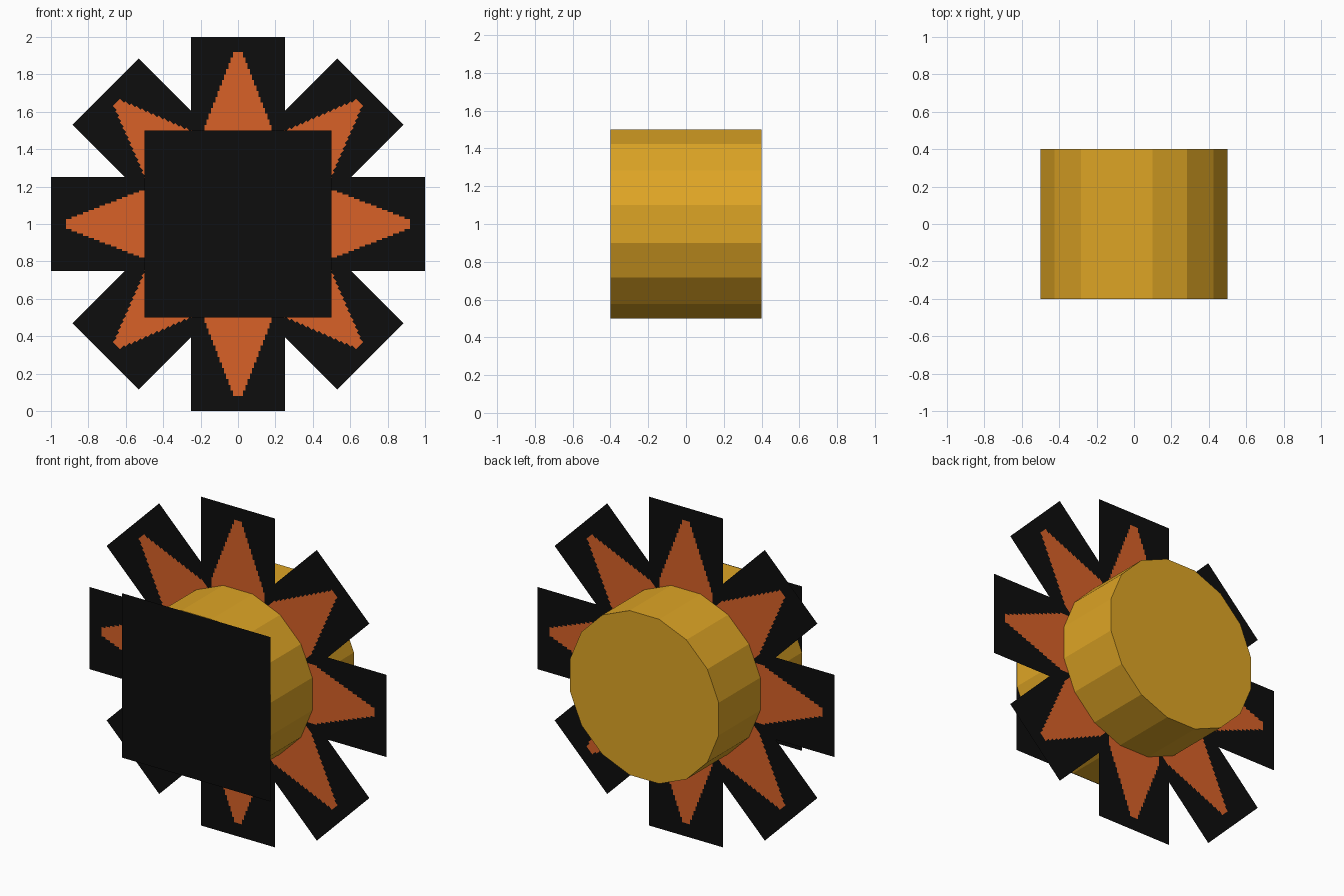
import bpy, bmesh, math
from mathutils import Matrix, Vector

if "Cube" in bpy.data.objects:
    bpy.data.objects.remove(bpy.data.objects["Cube"])

CENTER_Z = 1.0
HALF_DEPTH = 0.4


def material(name, rgb):
    m = bpy.data.materials.new(name)
    m.diffuse_color = (*rgb, 1.0)
    m.use_nodes = True
    m.node_tree.nodes["Principled BSDF"].inputs["Base Color"].default_value = m.diffuse_color
    return m


gold = material("gold", (0.73, 0.376, 0.0185))
orange = material("orange", (0.686, 0.12, 0.0203))
black = material("black", (0.004, 0.004, 0.004))


def finish(bm, name, mats):
    mesh = bpy.data.meshes.new(name)
    bm.to_mesh(mesh)
    bm.free()
    for m in mats:
        mesh.materials.append(m)
    obj = bpy.data.objects.new(name, mesh)
    obj.location.z = CENTER_Z
    bpy.context.collection.objects.link(obj)
    return obj


# Drum: sixteen flat sides, lying along y with a flat side on top
bm = bmesh.new()
bmesh.ops.create_cone(bm, cap_ends=True, segments=16, depth=2 * HALF_DEPTH,
                      radius1=0.5 / math.cos(math.pi / 16),
                      radius2=0.5 / math.cos(math.pi / 16))
# put the flats, not the corners, on the axes
if any(abs(v.co.x) < 1e-4 for v in bm.verts):
    bmesh.ops.rotate(bm, verts=bm.verts, matrix=Matrix.Rotation(math.pi / 16, 3, 'Z'))
bmesh.ops.rotate(bm, verts=bm.verts, matrix=Matrix.Rotation(math.pi / 2, 3, 'X'))
finish(bm, "drum", [gold])

# Square front plate, just ahead of the drum
bm = bmesh.new()
y = -HALF_DEPTH - 0.003
bm.faces.new([bm.verts.new((x, y, z)) for x, z in
              ((-0.5, -0.5), (0.5, -0.5), (0.5, 0.5), (-0.5, 0.5))])
finish(bm, "front_plate", [black])

# Ray cards: flat black cards with a stepped orange spike cut into each
CARD_HALF = 0.25
WEDGE = math.tan(math.pi / 8)          # neighbouring cards meet along this slope
STEP = 0.03
SPIKE_START, SPIKE_END = 0.44, 0.92


def card_half(r):
    return min(CARD_HALF, r * WEDGE)


def spike_half(r):
    if r > SPIKE_END:
        return 0.0
    return min(0.18, 0.022 + (SPIKE_END - r) * 0.39)


rows = [SPIKE_START + STEP * i for i in range(17)] + [CARD_HALF / WEDGE, 1.0]
rows.sort()


def ray_card(index):
    bm = bmesh.new()

    def strip(r0, r1, left0, right0, left1, right1, mat):
        face = bm.faces.new([bm.verts.new((x, 0, r)) for x, r in
                             ((left0, r0), (right0, r0), (right1, r1), (left1, r1))])
        face.material_index = mat

    for r0, r1 in zip(rows, rows[1:]):
        c0, c1 = card_half(r0), card_half(r1)
        # spike width is constant within each step
        step_mid = SPIKE_START + (math.floor(((r0 + r1) / 2 - SPIKE_START) / STEP) + 0.5) * STEP
        s = spike_half(step_mid)
        if s > 0:
            strip(r0, r1, -s, s, -s, s, 1)
            strip(r0, r1, -c0, -s, -c1, -s, 0)
            strip(r0, r1, s, c0, s, c1, 0)
        else:
            strip(r0, r1, -c0, c0, -c1, c1, 0)
    bmesh.ops.remove_doubles(bm, verts=bm.verts, dist=1e-5)
    obj = finish(bm, f"ray_card_{index + 1}", [black, orange])
    obj.rotation_euler.y = index * math.pi / 4


for i in range(8):
    ray_card(i)
